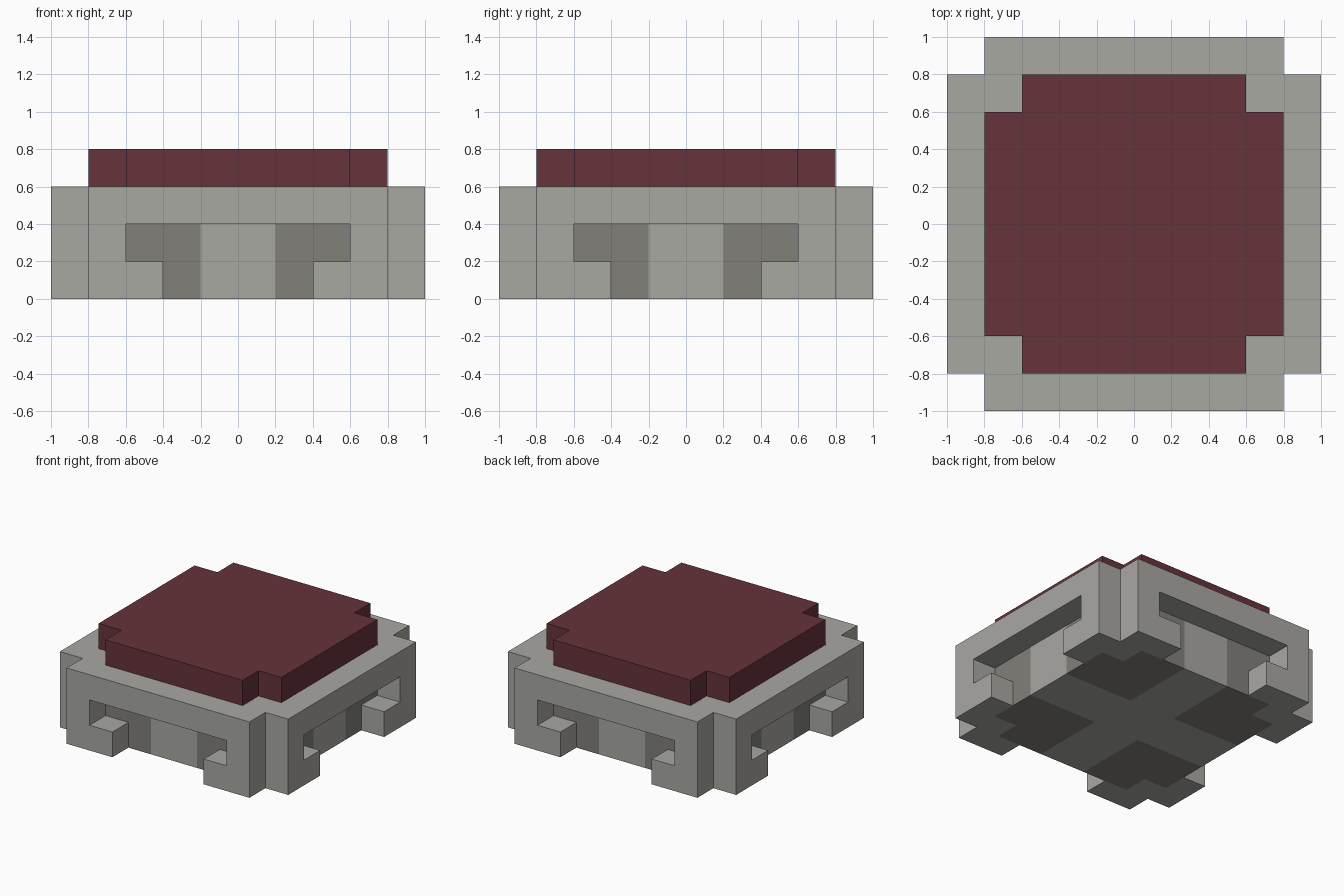
import bpy, bmesh, math
from mathutils import Matrix, Vector

if "Cube" in bpy.data.objects:
    bpy.data.objects.remove(bpy.data.objects["Cube"])


def srgb(hex_code):
    vals = [int(hex_code[i:i + 2], 16) / 255 for i in (0, 2, 4)]
    return [v / 12.92 if v < 0.04045 else ((v + 0.055) / 1.055) ** 2.4 for v in vals] + [1]


def material(name, hex_code):
    mat = bpy.data.materials.new(name)
    mat.use_nodes = True
    color = srgb(hex_code)
    mat.diffuse_color = color
    mat.node_tree.nodes["Principled BSDF"].inputs["Base Color"].default_value = color
    return mat


def finish(name, bm, *mats):
    bmesh.ops.recalc_face_normals(bm, faces=bm.faces[:])
    mesh = bpy.data.meshes.new(name)
    bm.to_mesh(mesh)
    bm.free()
    for mat in mats:
        mesh.materials.append(mat)
    obj = bpy.data.objects.new(name, mesh)
    bpy.context.collection.objects.link(obj)
    return obj


def extrude(points, offset):
    bm = bmesh.new()
    face = bm.faces.new([bm.verts.new(p) for p in points])
    result = bmesh.ops.extrude_face_region(bm, geom=[face], use_keep_orig=True)
    moved = [v for v in result["geom"] if isinstance(v, bmesh.types.BMVert)]
    bmesh.ops.translate(bm, verts=moved, vec=offset)
    return bm


stone = material("light stone grey", "A9A8A2")
dark_stone = material("dark stone grey", "82807A")
red = material("dark red", "66333B")

# Core block, cut so that the dark patches follow the corners
bm = bmesh.new()
bmesh.ops.create_cube(bm, size=1, matrix=Matrix.Translation((0, 0, 0.3)) @ Matrix.Diagonal((1.6, 1.6, 0.6, 1)))
cuts = [(axis, c) for axis in ("X", "Y") for c in (-0.6, -0.2, 0.2, 0.6)] + [("Z", 0.4)]
for axis, c in cuts:
    normal = Vector([float(axis == a) for a in "XYZ"])
    bmesh.ops.bisect_plane(bm, geom=bm.verts[:] + bm.edges[:] + bm.faces[:],
                           plane_co=normal * c, plane_no=normal)
for face in bm.faces:
    x, y, z = face.calc_center_median()
    inner, outer = sorted((abs(x), abs(y)))
    face.material_index = int(z < 0.4 and 0.2 < inner < 0.6)
finish("core", bm, stone, dark_stone)

# Four side panels, each an arch with a T-shaped opening between two feet
half = [(0.8, 0.6), (0.8, 0), (0.4, 0), (0.4, 0.2), (0.6, 0.2), (0.6, 0.4)]
outline = half + [(-x, z) for x, z in reversed(half)]
for i, side in enumerate(("front", "left", "back", "right")):
    bm = extrude([(x, -1, z) for x, z in outline], (0, 0.2, 0))
    bm.transform(Matrix.Rotation(i * math.pi / 2, 4, "Z"))
    finish(side + "_panel", bm, stone)

# Notched top slab
notch = [(0.8, 0.6), (0.6, 0.6), (0.6, 0.8)]
slab = []
for i in range(4):
    turn = Matrix.Rotation(i * math.pi / 2, 3, "Z")
    slab += [turn @ Vector((x, y, 0.6)) for x, y in notch]
finish("top_slab", extrude(slab, (0, 0, 0.2)), red)
